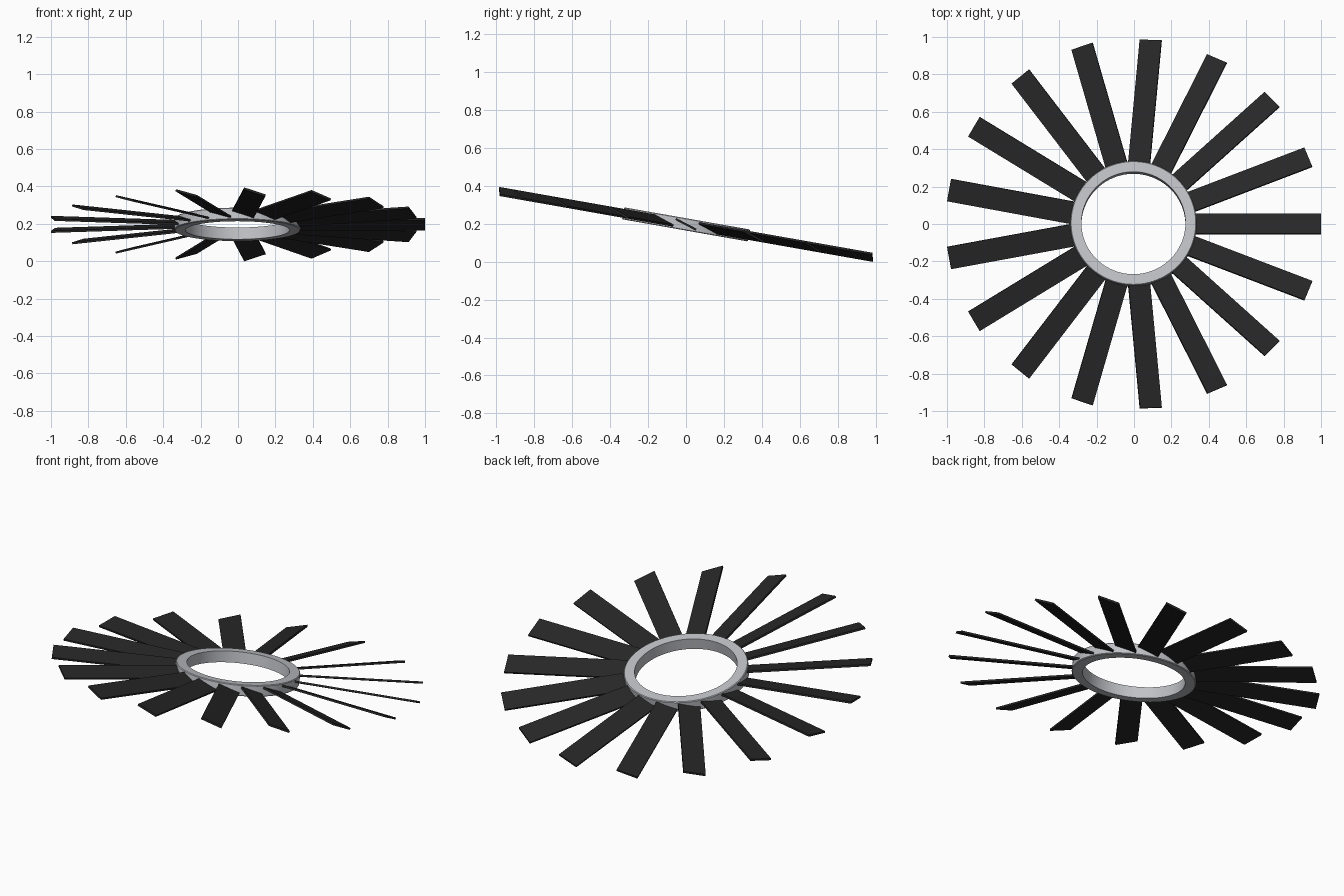
import bpy, bmesh, math
from mathutils import Matrix, Vector

if "Cube" in bpy.data.objects:
    bpy.data.objects.remove(bpy.data.objects["Cube"])

BLADES = 17
R_TIP, R_ROOT = 1.003, 0.30
WIDTH, THICK = 0.122, 0.011
PITCH = math.radians(-17.5)

# whole rotor leans so the front edge is high
TILT = Matrix.Translation((-0.003, 0, 0.197)) @ Matrix.Rotation(math.radians(-10), 4, 'X')


def material(name, rgb):
    m = bpy.data.materials.new(name)
    m.diffuse_color = (*rgb, 1)
    m.use_nodes = True
    m.node_tree.nodes["Principled BSDF"].inputs["Base Color"].default_value = m.diffuse_color
    return m


def add_object(name, bm, mat, matrix):
    bmesh.ops.recalc_face_normals(bm, faces=bm.faces)
    mesh = bpy.data.meshes.new(name)
    bm.to_mesh(mesh)
    bm.free()
    mesh.materials.append(mat)
    ob = bpy.data.objects.new(name, mesh)
    bpy.context.collection.objects.link(ob)
    ob.matrix_world = matrix
    return ob


black = material("matte black", (0.02, 0.02, 0.02))
silver = material("silver grey", (0.53, 0.54, 0.57))

# hub ring: chamfered rectangular section swept around the axis
R_IN, R_OUT, H, C = 0.278, 0.337, 0.032, 0.004
section = [(R_IN, -H), (R_OUT - C, -H), (R_OUT, -H + C),
           (R_OUT, H - C), (R_OUT - C, H), (R_IN, H)]
SEG = 96
bm = bmesh.new()
rows = []
for i in range(SEG):
    a = math.tau * i / SEG
    rows.append([bm.verts.new((r * math.cos(a), r * math.sin(a), z)) for r, z in section])
for i in range(SEG):
    p, q = rows[i], rows[(i + 1) % SEG]
    for j in range(len(section)):
        k = (j + 1) % len(section)
        bm.faces.new((p[j], q[j], q[k], p[k]))
ring = add_object("hub_ring", bm, silver, TILT)
bpy.context.view_layer.objects.active = ring
ring.select_set(True)
bpy.ops.object.shade_smooth_by_angle(angle=math.radians(30))
ring.select_set(False)

# flat pitched blades rooted inside the ring
for i in range(BLADES):
    bm = bmesh.new()
    bmesh.ops.create_cube(bm, size=1)
    bmesh.ops.scale(bm, vec=Vector((R_TIP - R_ROOT, WIDTH, THICK)), verts=bm.verts)
    bmesh.ops.translate(bm, vec=Vector(((R_TIP + R_ROOT) / 2, 0, 0)), verts=bm.verts)
    spin = Matrix.Rotation(math.tau * i / BLADES, 4, 'Z') @ Matrix.Rotation(PITCH, 4, 'X')
    add_object(f"blade_{i + 1}", bm, black, TILT @ spin)
